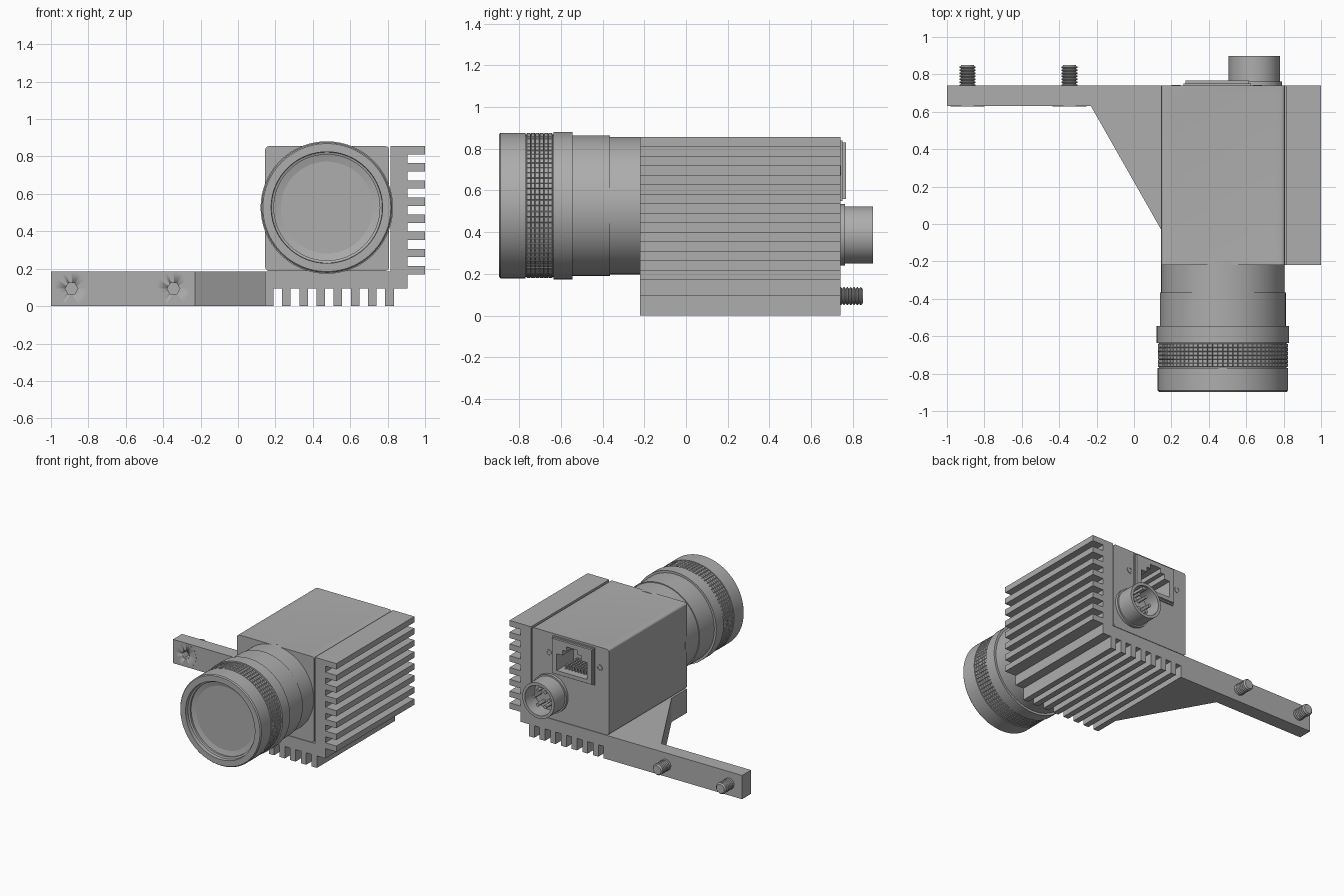
import bpy, bmesh, math
from mathutils import Matrix, Vector

cube = bpy.data.objects.get("Cube")
if cube:
    bpy.data.objects.remove(cube, do_unlink=True)

GREY = (0.42, 0.42, 0.42, 1)
metal = bpy.data.materials.new("plain_grey")
metal.use_nodes = True
metal.diffuse_color = GREY
metal.node_tree.nodes["Principled BSDF"].inputs["Base Color"].default_value = GREY


def finish(name, bm, smooth=False):
    bmesh.ops.recalc_face_normals(bm, faces=bm.faces)
    mesh = bpy.data.meshes.new(name)
    bm.to_mesh(mesh)
    bm.free()
    mesh.materials.append(metal)
    ob = bpy.data.objects.new(name, mesh)
    bpy.context.collection.objects.link(ob)
    if smooth:
        activate(ob)
        bpy.ops.object.shade_smooth_by_angle(angle=math.radians(30))
    return ob


def activate(ob):
    bpy.ops.object.select_all(action='DESELECT')
    ob.select_set(True)
    bpy.context.view_layer.objects.active = ob


def prism(name, points, start, end, axis):
    """Extrude a flat outline along y (points are x, z) or z (points are x, y)."""
    bm = bmesh.new()
    place = (lambda a, b: (a, start, b)) if axis == 'y' else (lambda a, b: (a, b, start))
    face = bm.faces.new([bm.verts.new(place(a, b)) for a, b in points])
    out = bmesh.ops.extrude_face_region(bm, geom=[face])
    shift = Vector((0, end - start, 0) if axis == 'y' else (0, 0, end - start))
    bmesh.ops.translate(bm, vec=shift, verts=[v for v in out['geom'] if isinstance(v, bmesh.types.BMVert)])
    return finish(name, bm)


def rect(x0, x1, z0, z1):
    return [(x0, z0), (x1, z0), (x1, z1), (x0, z1)]


def revolve(profile, x, z, steps):
    """Turn (radius, y) points about an axis along y through x, z."""
    bm = bmesh.new()
    verts = [bm.verts.new((r, y, 0)) for r, y in profile]
    edges = [bm.edges.new(pair) for pair in zip(verts, verts[1:])]
    bmesh.ops.spin(bm, geom=verts + edges, cent=(0, 0, 0), axis=(0, 1, 0),
                   angle=math.tau, steps=steps)
    bmesh.ops.remove_doubles(bm, verts=bm.verts, dist=1e-5)
    bmesh.ops.recalc_face_normals(bm, faces=bm.faces)
    bmesh.ops.transform(bm, matrix=Matrix.Translation((x, 0, z)), verts=bm.verts)
    return bm


def lathe(name, profile, x, z, steps=48):
    return finish(name, revolve(profile, x, z, steps), smooth=True)


def rod(name, x, z, r, y0, y1, steps=16):
    return lathe(name, [(0, y0), (r, y0), (r, y1), (0, y1)], x, z, steps)


def cut(cutter, *targets):
    cutter.hide_render = True
    for ob in targets:
        mod = ob.modifiers.new("cut", 'BOOLEAN')
        mod.operation, mod.solver, mod.object = 'DIFFERENCE', 'EXACT', cutter
        activate(ob)
        bpy.ops.object.modifier_apply(modifier=mod.name)
    bpy.data.objects.remove(cutter, do_unlink=True)


FRONT, BACK = -0.22, 0.74

# Finned L-shaped heat sink
outline = [(0.145, 0)]
for i in range(7):
    x = 0.19 + 0.0918 * i
    outline += [(x, 0), (x, 0.093), (x + 0.046, 0.093), (x + 0.046, 0)]
outline += [(0.833, 0), (0.833, 0.093), (0.905, 0.093)]
for i in range(8):
    z = 0.17 + 0.0915 * i
    outline += [(0.905, z), (1, z), (1, z + 0.045), (0.905, z + 0.045)]
outline.pop()
outline += [(0.815, 0.8555), (0.815, 0.185), (0.145, 0.185)]
prism("heat_sink", outline, FRONT, BACK, 'y')

# Mounting bracket with a slanted brace
bracket = prism("mounting_bracket", [(-1, 0.63), (-0.23, 0.63), (0.145, -0.03),
                                     (0.145, BACK), (-1, BACK)], 0, 0.185, 'z')

# Mounting bolts: flush heads with hex sockets, threaded tips
for side, x in (("outer", -0.89), ("inner", -0.345)):
    z = 0.093
    head = rod(side + "_bolt_head", x, z, 0.09, 0.629, 0.66, 32)
    cut(rod("socket_cutter", x, z, 0.034, 0.6, 0.69, 6), head, bracket)
    thread = [(0, 0.73)]
    for i in range(7):
        y = 0.735 + 0.016 * i
        thread += [(0.036, y), (0.043, y + 0.005), (0.043, y + 0.009), (0.036, y + 0.014)]
    lathe(side + "_bolt_thread", thread + [(0.034, 0.85), (0, 0.85)], x, z, 24)

# Camera housing with rounded long edges and shallow panels
bm = bmesh.new()
bmesh.ops.create_cube(bm, size=1)
bmesh.ops.scale(bm, vec=(0.663, BACK - FRONT, 0.667), verts=bm.verts)
bmesh.ops.translate(bm, vec=(0.4765, (BACK + FRONT) / 2, 0.5215), verts=bm.verts)
long_edges = [e for e in bm.edges if abs(e.verts[0].co.y - e.verts[1].co.y) > 0.5]
bmesh.ops.bevel(bm, geom=long_edges, offset=0.02, segments=3, profile=0.5, affect='EDGES')
bm.normal_update()
panels = [f for f in bm.faces if f.normal.z > 0.99 or f.normal.x < -0.99]
bmesh.ops.inset_individual(bm, faces=panels, thickness=0.05, depth=-0.003)
housing = finish("camera_housing", bm, smooth=True)

# Lens barrel with stepped rings, rim and recessed front glass
LX, LZ = 0.475, 0.527
lathe("lens_barrel", [(0, -0.2), (0.33, -0.2), (0.33, -0.365), (0.337, -0.365), (0.337, -0.545),
                      (0.354, -0.545), (0.354, -0.635), (0.341, -0.635), (0.341, -0.77),
                      (0.349, -0.77), (0.349, -0.889), (0.342, -0.897), (0.298, -0.897),
                      (0.296, -0.87), (0.283, -0.865), (0.283, -0.84), (0, -0.84)], LX, LZ, 96)
glass = [(0.284 * i / 8, -0.81 - 0.04 * (i / 8) ** 2) for i in range(9)]
lathe("front_glass", glass + [(0.284, -0.78), (0, -0.78)], LX, LZ, 64)

# Knurled grip band
rows = [(0.342, -0.64 - 0.125 * i / 6) for i in range(7)]
bm = revolve([(0, rows[0][1])] + rows + [(0, rows[-1][1])], LX, LZ, 80)
grip = [f for f in bm.faces if abs(f.normal.y) < 0.5]
bmesh.ops.inset_individual(bm, faces=grip, thickness=0.003, depth=0.006)
finish("focus_grip", bm)

# Network socket with stepped opening and contacts
JX = 0.445
jack = prism("network_socket", rect(JX - 0.17, JX + 0.17, 0.56, 0.83), BACK - 0.01, 0.767, 'y')
rim = prism("network_socket_rim", rect(JX - 0.18, JX + 0.18, 0.55, 0.84), BACK - 0.01, 0.75, 'y')
opening = [(JX - 0.13, 0.59), (JX + 0.13, 0.59), (JX + 0.13, 0.72), (JX + 0.08, 0.72),
           (JX + 0.08, 0.76), (JX + 0.045, 0.76), (JX + 0.045, 0.795)]
opening += [(2 * JX - x, z) for x, z in reversed(opening[2:])]
cut(prism("opening_cutter", opening, 0.56, 0.8, 'y'), jack, rim, housing)
for i in range(8):
    x = JX + 0.026 * (i - 3.5)
    prism(f"socket_contact_{i + 1}", rect(x - 0.006, x + 0.006, 0.585, 0.62), 0.555, 0.71, 'y')

# Round power connector with pins
CX, CZ = 0.643, 0.387
lathe("power_connector", [(0, 0.73), (0.148, 0.73), (0.148, 0.762), (0.137, 0.762), (0.137, 0.897),
                          (0.115, 0.897), (0.115, 0.775), (0, 0.775)], CX, CZ)
for i in range(6):
    a = math.tau * i / 6
    rod(f"connector_pin_{i + 1}", CX + 0.065 * math.cos(a), CZ + 0.065 * math.sin(a),
        0.013, 0.77, 0.86, 12)
prism("connector_key", rect(CX - 0.015, CX + 0.015, CZ + 0.095, CZ + 0.12), 0.77, 0.88, 'y')

# Small screws beside the socket
for side, x in (("left", JX + 0.215), ("right", JX - 0.22)):
    lathe(side + "_socket_screw", [(0, 0.735), (0.024, 0.735), (0.024, 0.744), (0.015, 0.744),
                                   (0.015, 0.741), (0, 0.741)], x, 0.695, 20)
